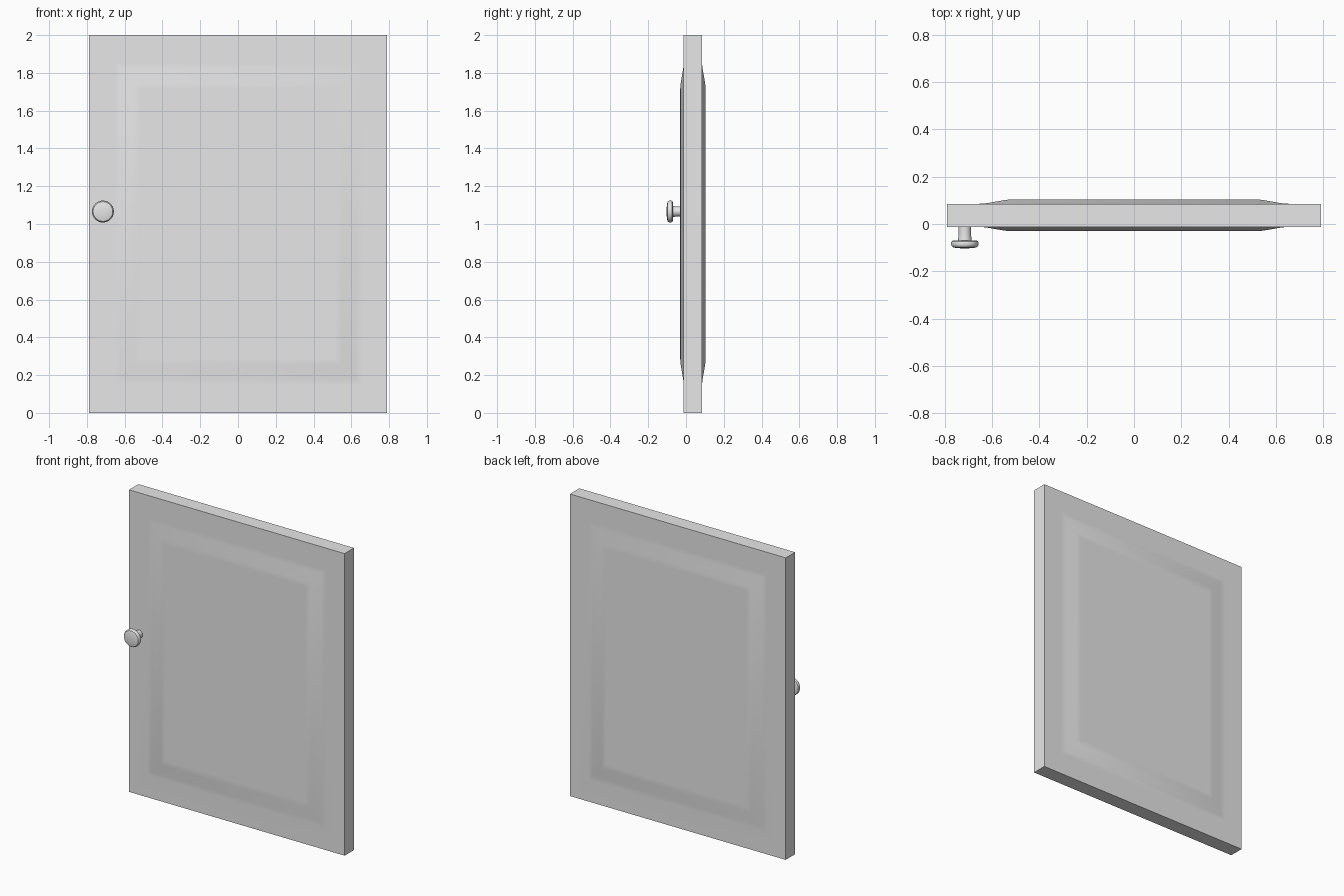
import bpy
import bmesh
import math

cube = bpy.data.objects.get("Cube")
if cube:
    bpy.data.objects.remove(cube, do_unlink=True)

# One plain grey finish
grey = bpy.data.materials.new("light_grey")
grey.use_nodes = True
colour = (0.8, 0.8, 0.8, 1)
grey.diffuse_color = colour
grey.node_tree.nodes["Principled BSDF"].inputs["Base Color"].default_value = colour


def loft(name, rings, location):
    """Skin a closed solid through matching rings of points."""
    bm = bmesh.new()
    loops = [[bm.verts.new(p) for p in ring] for ring in rings]
    n = len(loops[0])
    for a, b in zip(loops, loops[1:]):
        for i in range(n):
            j = (i + 1) % n
            bm.faces.new((a[i], a[j], b[j], b[i]))
    bm.faces.new(loops[0])
    bm.faces.new(loops[-1])
    bmesh.ops.recalc_face_normals(bm, faces=bm.faces)
    mesh = bpy.data.meshes.new(name)
    bm.to_mesh(mesh)
    bm.free()
    mesh.materials.append(grey)
    obj = bpy.data.objects.new(name, mesh)
    bpy.context.collection.objects.link(obj)
    obj.location = location
    bpy.ops.object.select_all(action="DESELECT")
    obj.select_set(True)
    bpy.context.view_layer.objects.active = obj
    bpy.ops.object.shade_smooth_by_angle(angle=math.radians(40))
    return obj


def rectangle(x, z, y):
    return [(-x, y, -z), (x, y, -z), (x, y, z), (-x, y, z)]


def circle(r, y, sides=32):
    return [(r * math.cos(math.tau * i / sides), y,
             r * math.sin(math.tau * i / sides)) for i in range(sides)]


# Door slab with a softly sloped raised panel on both faces
half_profile = [(0.515, 0.715, 0.067), (0.53, 0.73, 0.0665),
                (0.55, 0.75, 0.064), (0.622, 0.822, 0.0515),
                (0.64, 0.84, 0.0495), (0.655, 0.855, 0.049),
                (0.79, 1.0, 0.049)]
front = [rectangle(x, z, -y) for x, z, y in half_profile]
back = [rectangle(x, z, y) for x, z, y in reversed(half_profile)]
door = loft("cabinet_door", front + back, (0, 0.0365, 1))
weighted = door.modifiers.new("flat_panel_shading", "WEIGHTED_NORMAL")
weighted.keep_sharp = True

# Round knob on the front: neck, then a rounded disc head
knob_profile = [(0.026, 0), (0.026, -0.03), (0.029, -0.057),
                (0.05, -0.057), (0.056, -0.061), (0.058, -0.069),
                (0.057, -0.078), (0.052, -0.085), (0.04, -0.088),
                (0.02, -0.09), (0.004, -0.0905)]
loft("door_knob", [circle(r, y) for r, y in knob_profile],
     (-0.715, -0.0125, 1.066))
